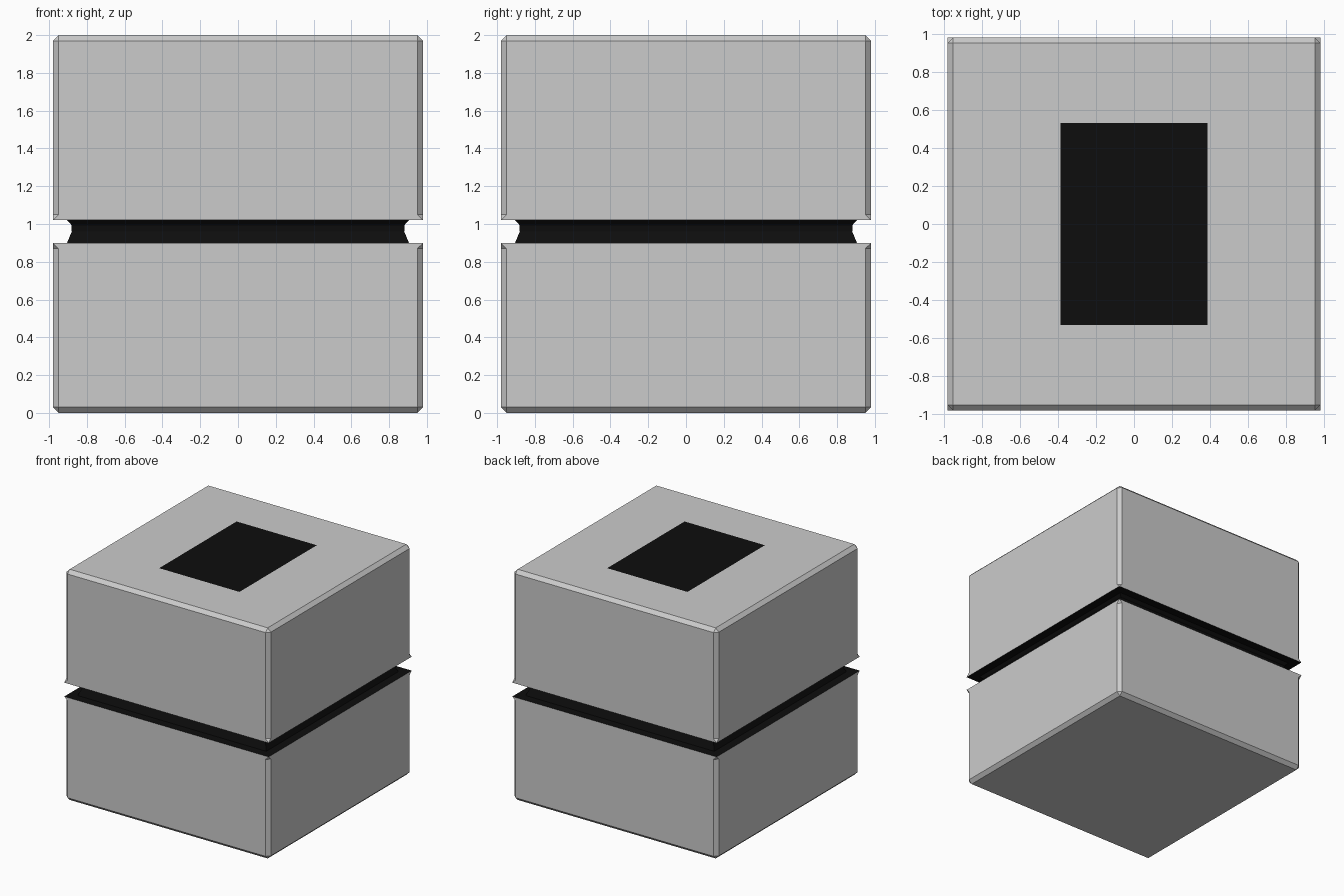
import bpy, bmesh

if "Cube" in bpy.data.objects:
    bpy.data.objects.remove(bpy.data.objects["Cube"])

dark = bpy.data.materials.new("dark_surface")
dark.diffuse_color = (0.004, 0.004, 0.004, 1)
dark.use_nodes = True
dark.node_tree.nodes["Principled BSDF"].inputs["Base Color"].default_value = dark.diffuse_color


def ring(hx, hy, chamfer, z):
    """Counter-clockwise rectangle with cut corners (chamfer 0 = sharp)."""
    c = chamfer
    return [(hx, -hy + c, z), (hx, hy - c, z), (hx - c, hy, z), (-hx + c, hy, z),
            (-hx, hy - c, z), (-hx, -hy + c, z), (-hx + c, -hy, z), (hx - c, -hy, z)]


def loft(name, sections, cap_start=False, cap_end=False, material=None):
    """Skin a stack of rings from bottom to top."""
    bm = bmesh.new()
    rings = [[bm.verts.new(p) for p in ring(*s)] for s in sections]
    for a, b in zip(rings, rings[1:]):
        for i in range(8):
            j = (i + 1) % 8
            bm.faces.new((a[i], a[j], b[j], b[i]))
    if cap_start:
        bm.faces.new(rings[0][::-1])
    if cap_end:
        bm.faces.new(rings[-1])
    bmesh.ops.remove_doubles(bm, verts=bm.verts[:], dist=1e-5)
    mesh = bpy.data.meshes.new(name)
    bm.to_mesh(mesh)
    bm.free()
    if material:
        mesh.materials.append(material)
    obj = bpy.data.objects.new(name, mesh)
    bpy.context.collection.objects.link(obj)
    return obj


W, C = 0.98, 0.03            # half width, edge chamfer
LOW, HIGH = 0.90, 1.02       # groove limits
SX, SY = 0.385, 0.53         # half size of the dark top panel

# Lower block: corners flare back to sharp at the groove
loft("lower_block", [(W - C, W - C, 0, 0), (W, W, C, C),
                     (W, W, C, LOW - C), (W, W, 0, LOW)], cap_start=True)

# Dark groove with both ledges
groove = [(W, LOW), (0.905, LOW), (0.88, 0.96), (0.882, 0.995), (0.905, HIGH), (W, HIGH)]
loft("groove", [(h, h, 0, z) for h, z in groove], material=dark)

# Upper block with a rectangular opening in its top
loft("upper_block", [(W, W, 0, HIGH), (W, W, C, HIGH + C), (W, W, C, 2 - C),
                     (W - C, W - C, 0, 2), (SX, SY, 0, 2)])

# Dark panel flush with the top
loft("top_panel", [(SX, SY, 0, 2)], cap_end=True, material=dark)
